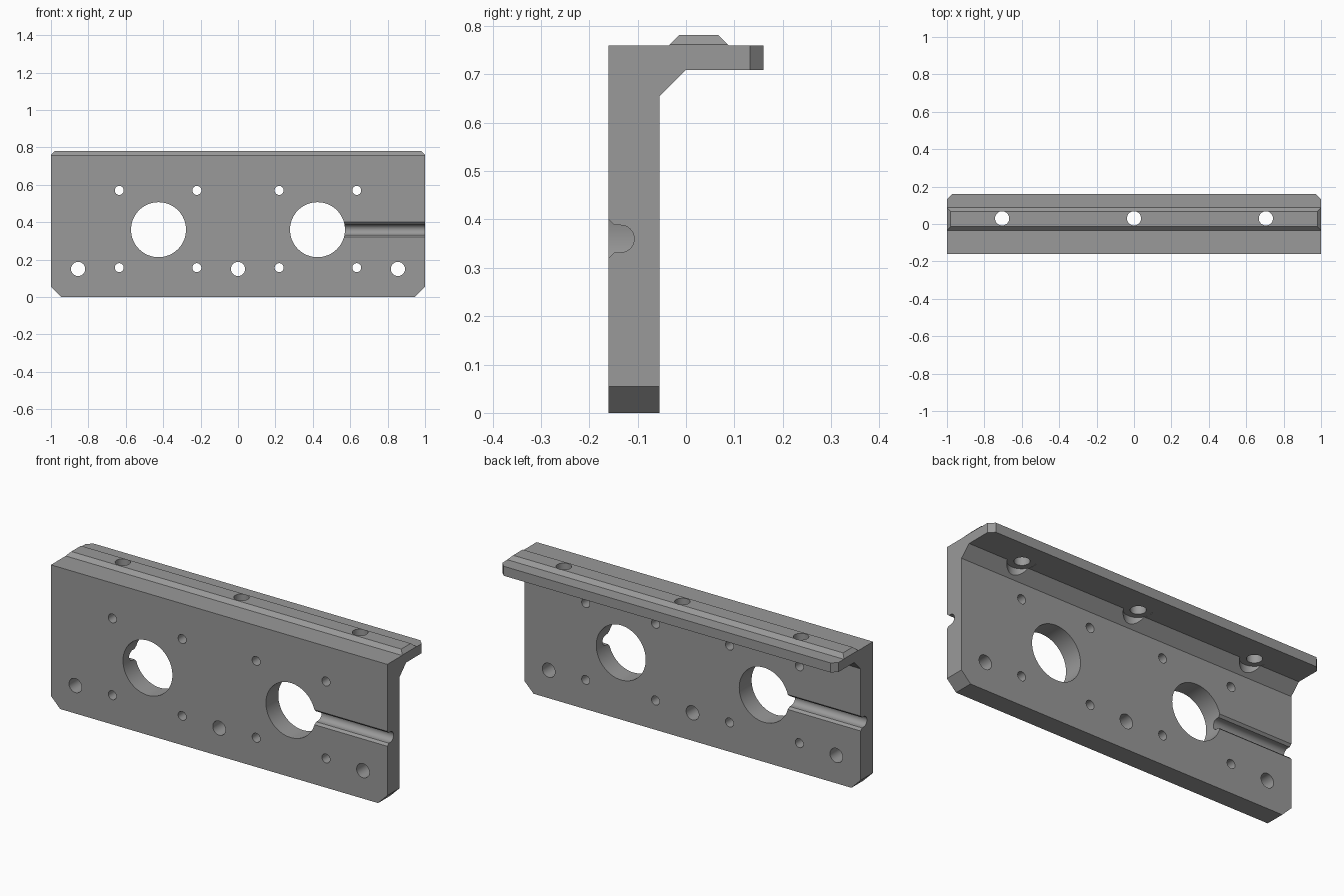
import bpy, bmesh, math
from mathutils import Vector, Matrix

if "Cube" in bpy.data.objects:
    bpy.data.objects.remove(bpy.data.objects["Cube"])

metal = bpy.data.materials.new("grey_metal")
metal.diffuse_color = (0.32, 0.32, 0.32, 1)
metal.use_nodes = True
metal.node_tree.nodes["Principled BSDF"].inputs["Base Color"].default_value = metal.diffuse_color


def make_object(name, bm):
    bmesh.ops.recalc_face_normals(bm, faces=bm.faces[:])
    mesh = bpy.data.meshes.new(name)
    bm.to_mesh(mesh)
    bm.free()
    mesh.materials.append(metal)
    obj = bpy.data.objects.new(name, mesh)
    bpy.context.collection.objects.link(obj)
    return obj


def prism(profile, x0, x1):
    """Extrude a (y, z) profile along x."""
    bm = bmesh.new()
    face = bm.faces.new([bm.verts.new((x0, y, z)) for y, z in profile])
    res = bmesh.ops.extrude_face_region(bm, geom=[face])
    verts = [v for v in res["geom"] if isinstance(v, bmesh.types.BMVert)]
    bmesh.ops.translate(bm, verts=verts, vec=(x1 - x0, 0, 0))
    return bm


def slice_off(bm, point, normal):
    """Remove everything beyond a plane and cap the cut."""
    geom = bm.verts[:] + bm.edges[:] + bm.faces[:]
    res = bmesh.ops.bisect_plane(bm, geom=geom, plane_co=Vector(point),
                                 plane_no=Vector(normal), clear_outer=True)
    edges = [e for e in res["geom_cut"] if isinstance(e, bmesh.types.BMEdge)]
    bmesh.ops.holes_fill(bm, edges=edges, sides=0)


def cut(bm):
    """Subtract a shape from the bracket."""
    cutter = make_object("cutter", bm)
    cutter.hide_render = True
    mod = bracket.modifiers.new("cut", "BOOLEAN")
    mod.operation = "DIFFERENCE"
    mod.solver = "EXACT"
    mod.object = cutter
    bpy.context.view_layer.objects.active = bracket
    bpy.ops.object.modifier_apply(modifier=mod.name)
    bpy.data.objects.remove(cutter, do_unlink=True)


def drill(center, radius, depth, axis, sides=32):
    bm = bmesh.new()
    rot = Matrix.Rotation(math.pi / 2, 4, "X") if axis == "Y" else Matrix()
    bmesh.ops.create_cone(bm, cap_ends=True, segments=sides, radius1=radius,
                          radius2=radius, depth=depth,
                          matrix=Matrix.Translation(center) @ rot)
    cut(bm)


# Bracket section: upright plate, gusset, top flange and raised rib
section = [(-0.16, 0), (-0.055, 0), (-0.055, 0.654), (0, 0.709), (0.16, 0.709),
           (0.16, 0.76), (0.088, 0.76), (0.067, 0.781), (-0.014, 0.781),
           (-0.035, 0.76), (-0.16, 0.76)]
body = prism(section, -1, 1)
for s in (-1, 1):
    slice_off(body, (s * 0.945, 0, 0), (s, 0, -1))        # lower corners
    slice_off(body, (s * 0.972, 0.16, 0), (s, 1, 0))      # flange corners
    slice_off(body, (s * 0.9805, 0, 0.781), (s, 0, 1))    # rib ends
bracket = make_object("mounting_bracket", body)

# Large bores and bolt holes through the plate
for s in (-1, 1):
    drill((s * 0.425, -0.11, 0.36), 0.147, 0.3, "Y", 64)
    for x in (0.22, 0.635):
        for z in (0.157, 0.57):
            drill((s * x, -0.11, z), 0.024, 0.3, "Y")
for x in (-0.855, 0, 0.855):
    drill((x, -0.11, 0.15), 0.038, 0.3, "Y")

# Flange holes with clearance pockets in the gusset
for x in (-0.705, 0, 0.705):
    drill((x, 0.03, 0.75), 0.038, 0.3, "Z")
    drill((x, 0.03, 0.6095), 0.07, 0.2, "Z", 48)

# Cable grooves: front face to the right, back face to the left
arc = [(0.025 + 0.028 * math.cos(a), 0.028 * math.sin(a))
       for a in [math.radians(90 - 180 * i / 16) for i in range(17)]]
groove = ([(-0.02, 0.06), (0.012, 0.028)] + arc
          + [(0.012, -0.028), (-0.02, -0.06)])
cut(prism([(-0.16 + d, 0.36 + h) for d, h in groove], 0.48, 1.1))
cut(prism([(-0.055 - d, 0.36 + h) for d, h in groove], -1.1, -0.48))

# Smooth bores, crisp edges
bpy.ops.object.select_all(action="DESELECT")
bracket.select_set(True)
bpy.context.view_layer.objects.active = bracket
bpy.ops.object.shade_smooth_by_angle(angle=math.radians(30))
